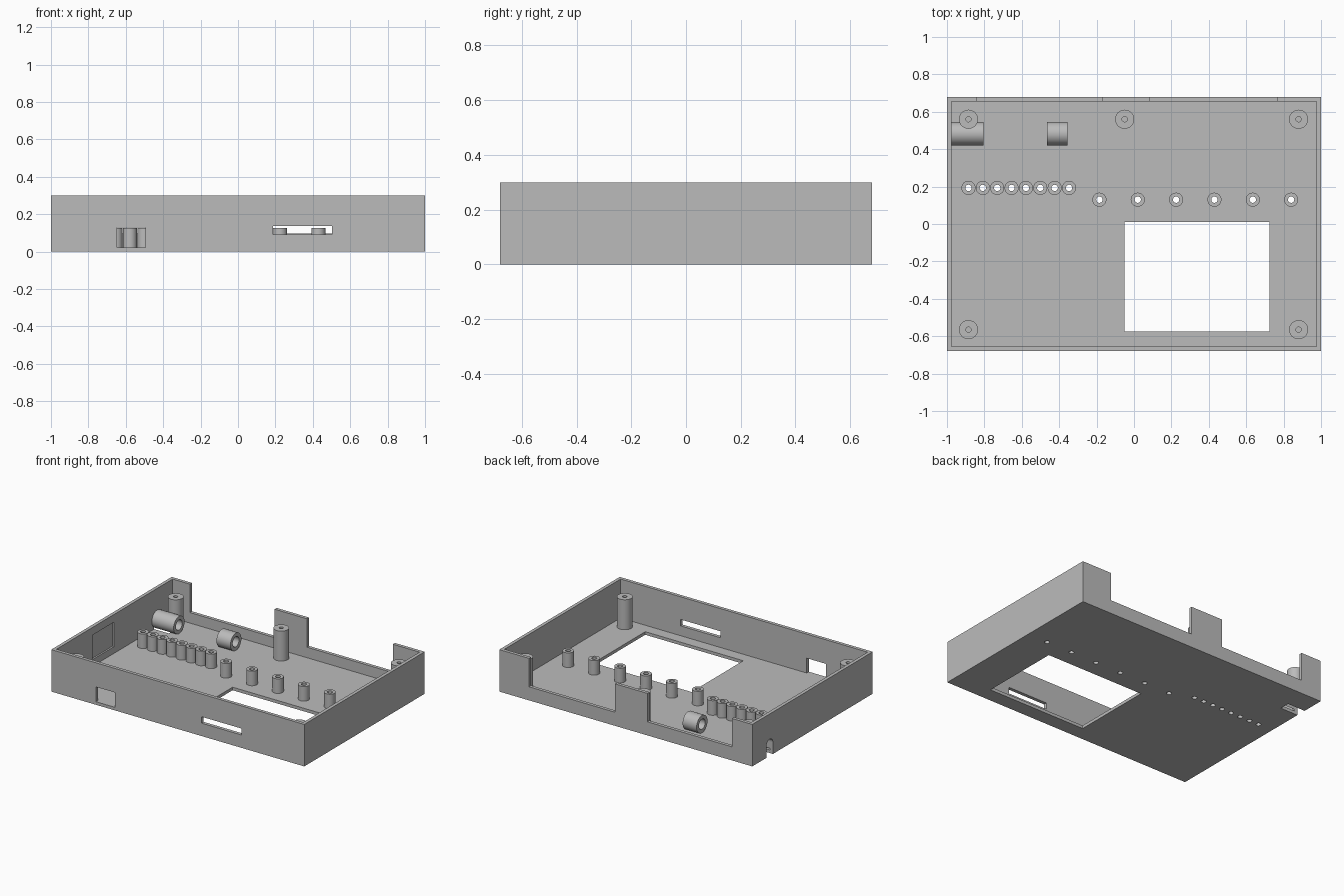
import bpy, bmesh, math
from mathutils import Matrix, Vector

if "Cube" in bpy.data.objects:
    bpy.data.objects.remove(bpy.data.objects["Cube"], do_unlink=True)

grey = bpy.data.materials.new("plain_grey")
grey.use_nodes = True
grey.diffuse_color = (0.5, 0.5, 0.5, 1)
grey.node_tree.nodes["Principled BSDF"].inputs["Base Color"].default_value = (0.5, 0.5, 0.5, 1)

HALF_Y, HEIGHT, WALL, FLOOR = 0.68, 0.30, 0.024, 0.022


def finish(name, bm):
    bmesh.ops.recalc_face_normals(bm, faces=bm.faces)
    mesh = bpy.data.meshes.new(name)
    bm.to_mesh(mesh)
    bm.free()
    mesh.materials.append(grey)
    obj = bpy.data.objects.new(name, mesh)
    bpy.context.collection.objects.link(obj)
    return obj


def box(name, x, y, z):
    """Box from (min, max) pairs."""
    bm = bmesh.new()
    bmesh.ops.create_cube(bm, size=1)
    for v in bm.verts:
        v.co = Vector([(a + b) / 2 + c * (b - a) for c, (a, b) in zip(v.co, (x, y, z))])
    return finish(name, bm)


def cylinder(name, centre, radius, length, along_x=False):
    bm = bmesh.new()
    turn = Matrix.Rotation(math.pi / 2, 4, "Y") if along_x else Matrix()
    bmesh.ops.create_cone(bm, cap_ends=True, segments=32, radius1=radius, radius2=radius,
                          depth=length, matrix=Matrix.Translation(centre) @ turn)
    return finish(name, bm)


def tube(name, base, outer, inner, length, along_x=False):
    """Hollow sleeve spun from a rectangular wall section."""
    bm = bmesh.new()
    section = [(inner, 0), (outer, 0), (outer, length), (inner, length)]
    verts = [bm.verts.new((r, 0, h)) for r, h in section]
    edges = [bm.edges.new((verts[i], verts[i - 1])) for i in range(4)]
    bmesh.ops.spin(bm, geom=verts + edges, cent=(0, 0, 0), axis=(0, 0, 1),
                   angle=math.tau, steps=32)
    bmesh.ops.remove_doubles(bm, verts=bm.verts, dist=0.0005)
    turn = Matrix.Rotation(math.pi / 2, 4, "Y") if along_x else Matrix()
    bm.transform(Matrix.Translation(base) @ turn)
    return finish(name, bm)


def activate(obj):
    bpy.ops.object.select_all(action="DESELECT")
    obj.select_set(True)
    bpy.context.view_layer.objects.active = obj


def cut(target, cutter):
    mod = target.modifiers.new("cut", "BOOLEAN")
    mod.operation, mod.solver, mod.object = "DIFFERENCE", "EXACT", cutter
    activate(target)
    bpy.ops.object.modifier_apply(modifier=mod.name)
    bpy.data.objects.remove(cutter, do_unlink=True)


def smooth(obj):
    activate(obj)
    bpy.ops.object.shade_smooth_by_angle(angle=math.radians(30))


# Open tray
tray = box("tray", (-1, 1), (-HALF_Y, HALF_Y), (0, HEIGHT))
inner_x, inner_y = 1 - WALL, HALF_Y - WALL
openings = [
    ((-inner_x, inner_x), (-inner_y, inner_y), (FLOOR, 0.5)),   # cavity
    ((-0.05, 0.725), (-0.575, 0.01), (-0.1, 0.1)),              # floor window
    ((-0.84, -0.17), (0.6, 0.8), (0.097, 0.5)),                 # back gaps
    ((0.085, 0.765), (0.6, 0.8), (0.097, 0.5)),
    ((-0.647, -0.495), (-0.8, -0.6), (FLOOR, 0.128)),           # front port
    ((0.187, 0.502), (-0.8, -0.6), (0.092, 0.138)),             # front slot
    ((-0.988, -0.9), (-0.25, -0.005), (0.07, 0.245)),           # inner side recess
]
for x, y, z in openings:
    cut(tray, box("cutter", x, y, z))

# Small hollow posts, bored through the floor
small = [(-0.885 + 0.0768 * i, 0.193) for i in range(8)]
small += [(-0.185 + 0.205 * i, 0.13) for i in range(6)]
for i, (x, y) in enumerate(small):
    cut(tray, cylinder("cutter", (x, y, 0), 0.017, 0.2))
    smooth(tube(f"small_post_{i + 1}", (x, y, FLOOR), 0.0375, 0.017, 0.104))

# Tall screw posts with blind holes
tall = [(-0.885, 0.56), (-0.05, 0.56), (0.88, 0.56), (-0.885, -0.565), (0.88, -0.565)]
for i, (x, y) in enumerate(tall):
    smooth(tube(f"screw_post_{i + 1}", (x, y, FLOOR), 0.051, 0.014, 0.214))

# Cable sleeves lying on the floor
CABLE_Y, CABLE_Z, BORE = 0.483, 0.084, 0.036
outer_sleeve = tube("outer_cable_sleeve", (-inner_x, CABLE_Y, CABLE_Z), 0.062, BORE, 0.172, True)
inner_sleeve = tube("inner_cable_sleeve", (-0.465, CABLE_Y, CABLE_Z), 0.062, BORE, 0.11, True)

# Arched cable notch through the side wall and floor edge
cut(tray, cylinder("cutter", (-1, CABLE_Y, CABLE_Z), BORE, 0.1, True))
for part in (tray, outer_sleeve):
    cut(part, box("cutter", (-1.1, -0.86), (CABLE_Y - BORE, CABLE_Y + BORE), (-0.1, CABLE_Z)))

for part in (tray, outer_sleeve, inner_sleeve):
    smooth(part)
